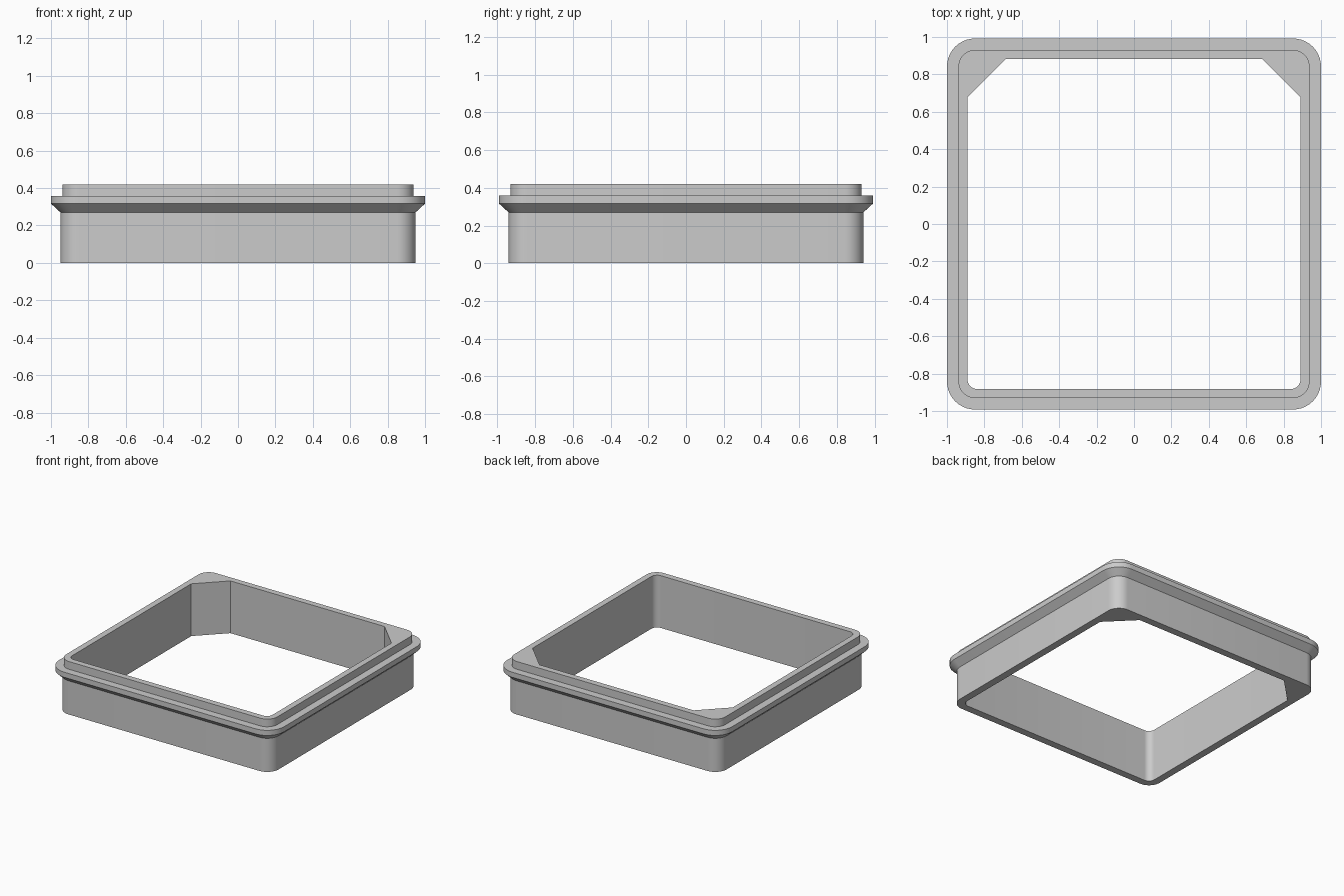
import bpy
import bmesh
from math import cos, sin, pi, radians

cube = bpy.data.objects.get("Cube")
if cube:
    bpy.data.objects.remove(cube, do_unlink=True)

SEG = 10            # segments per rounded corner
DEPTH_TRIM = 0.008  # the frame is slightly shallower than wide
CUT = 0.205         # size of the inner back corner gussets

grey = bpy.data.materials.new("plain_grey")
grey.use_nodes = True
colour = (0.6, 0.6, 0.6, 1)
grey.diffuse_color = colour
grey.node_tree.nodes["Principled BSDF"].inputs["Base Color"].default_value = colour


def outline(half, radius, gusset=False):
    """Rounded rectangle; with gusset, the two back corners are cut straight."""
    hx, hy = half, half - DEPTH_TRIM
    points = []
    for corner, (sx, sy) in enumerate([(1, 1), (-1, 1), (-1, -1), (1, -1)]):
        for i in range(SEG + 1):
            t = i / SEG
            if gusset and sy > 0:
                k = t if sx > 0 else 1 - t
                points.append((sx * (hx - CUT * k), hy - CUT * (1 - k)))
            else:
                a = (corner + t) * pi / 2
                points.append((sx * (hx - radius) + radius * cos(a),
                               sy * (hy - radius) + radius * sin(a)))
    return points


# Cross-section: half width, corner radius, height, gusseted
section = [
    (0.949, 0.10, 0.0, False),     # body
    (0.949, 0.10, 0.27, False),
    (1.0, 0.15, 0.317, False),     # flange
    (1.0, 0.15, 0.358, False),
    (0.939, 0.09, 0.358, False),   # raised rim
    (0.939, 0.09, 0.42, False),
    (0.89, 0.05, 0.42, True),      # inner wall
    (0.89, 0.05, 0.0, True),
]

bm = bmesh.new()
rings = [[bm.verts.new((x, y, z)) for x, y in outline(h, r, g)]
         for h, r, z, g in section]
for lower, upper in zip(rings, rings[1:] + rings[:1]):
    for i in range(len(lower)):
        j = (i + 1) % len(lower)
        bm.faces.new((lower[i], lower[j], upper[j], upper[i]))
bmesh.ops.recalc_face_normals(bm, faces=bm.faces)

mesh = bpy.data.meshes.new("flanged_frame")
bm.to_mesh(mesh)
bm.free()
mesh.materials.append(grey)
frame = bpy.data.objects.new("flanged_frame", mesh)
bpy.context.collection.objects.link(frame)

# Smooth corners, crisp steps
bpy.ops.object.select_all(action="DESELECT")
frame.select_set(True)
bpy.context.view_layer.objects.active = frame
bpy.ops.object.shade_smooth_by_angle(angle=radians(30))
